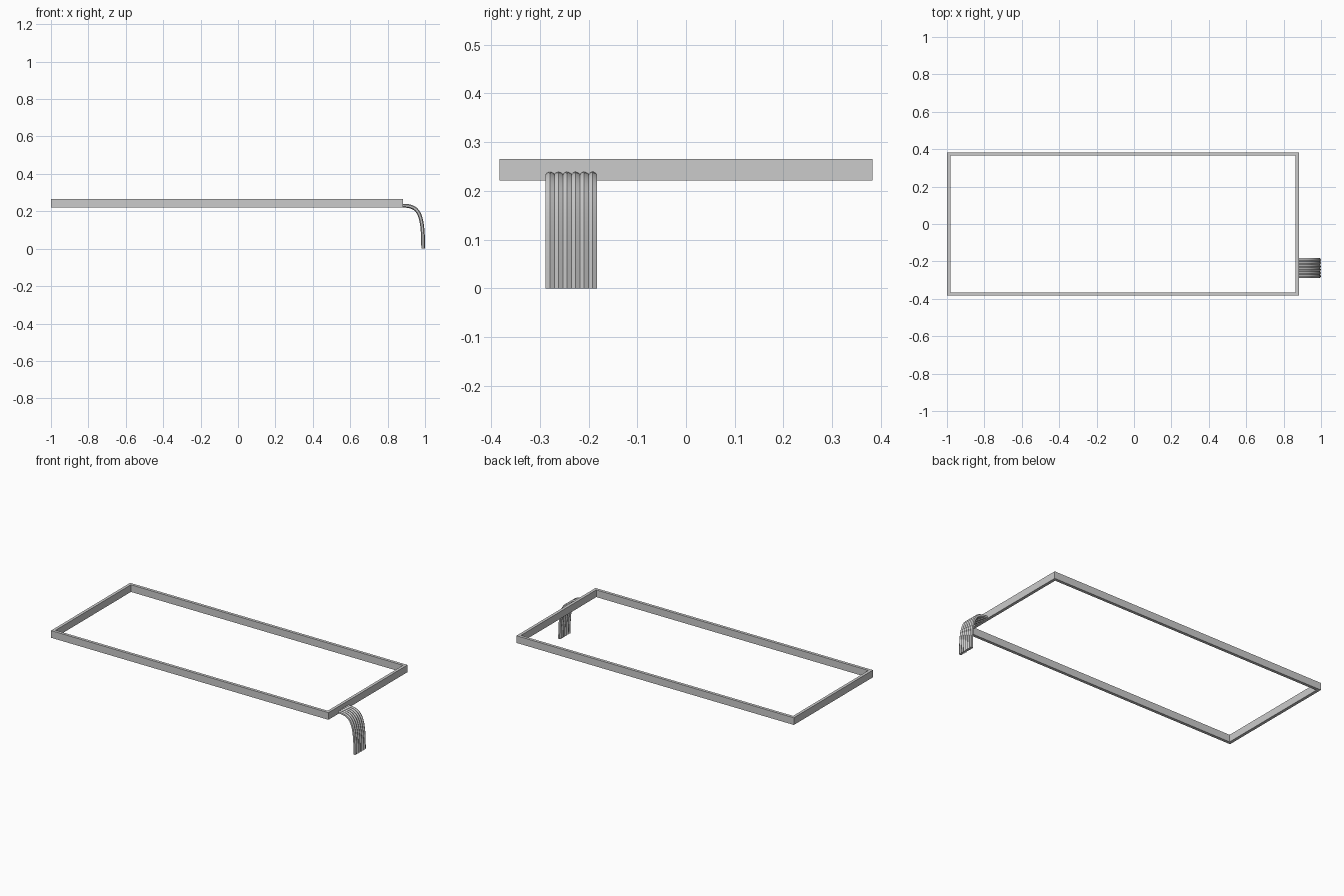
import bpy, bmesh, math
from mathutils import Vector

if "Cube" in bpy.data.objects:
    bpy.data.objects.remove(bpy.data.objects["Cube"])


def make_object(name, bm):
    bmesh.ops.recalc_face_normals(bm, faces=bm.faces[:])
    mesh = bpy.data.meshes.new(name)
    bm.to_mesh(mesh)
    bm.free()
    obj = bpy.data.objects.new(name, mesh)
    bpy.context.collection.objects.link(obj)
    return obj


# Rectangular frame: a rectangular section swept round four mitred corners
X0, X1, Y = -1.0, 0.882, 0.383
Z0, Z1, WALL = 0.221, 0.265, 0.018
bm = bmesh.new()
loops = []
for inset, z in ((0, Z0), (0, Z1), (WALL, Z1), (WALL, Z0)):
    a, b, c = X0 + inset, X1 - inset, Y - inset
    loops.append([bm.verts.new((x, y, z)) for x, y in ((a, -c), (b, -c), (b, c), (a, c))])
for i in range(4):
    p, q = loops[i], loops[(i + 1) % 4]
    for j in range(4):
        k = (j + 1) % 4
        bm.faces.new((p[j], p[k], q[k], q[j]))
make_object("frame", bm)

# Path of the cables in the xz plane: leaves the frame and bends to the ground
R = 0.0101
P = [Vector(p) for p in ((0.881, 0.23), (0.968, 0.23), (0.99, 0.19), (0.99, 0.0))]
STEPS = 14


def path(t):
    s = 1 - t
    pos = s**3 * P[0] + 3 * s * s * t * P[1] + 3 * s * t * t * P[2] + t**3 * P[3]
    tan = s * s * (P[1] - P[0]) + 2 * s * t * (P[2] - P[1]) + t * t * (P[3] - P[2])
    tan.normalize()
    return pos, Vector((-tan.y, tan.x))


# Six hexagonal cables side by side
PITCH = R * math.sqrt(3)
for n in range(6):
    yc = -0.2355 + (n - 2.5) * PITCH
    bm = bmesh.new()
    rings = []
    for i in range(STEPS + 1):
        pos, nor = path(i / STEPS)
        ring = []
        for k in range(6):
            ang = k * math.pi / 3
            p = pos + nor * R * math.cos(ang)
            ring.append(bm.verts.new((p.x, yc + R * math.sin(ang), p.y)))
        rings.append(ring)
    for p, q in zip(rings, rings[1:]):
        for k in range(6):
            m = (k + 1) % 6
            bm.faces.new((p[k], p[m], q[m], q[k]))
    bm.faces.new(rings[0])
    bm.faces.new(rings[-1])
    cable = make_object(f"cable_{n + 1}", bm)
    bpy.ops.object.select_all(action='DESELECT')
    cable.select_set(True)
    bpy.context.view_layer.objects.active = cable
    bpy.ops.object.shade_smooth_by_angle(angle=math.radians(30))
